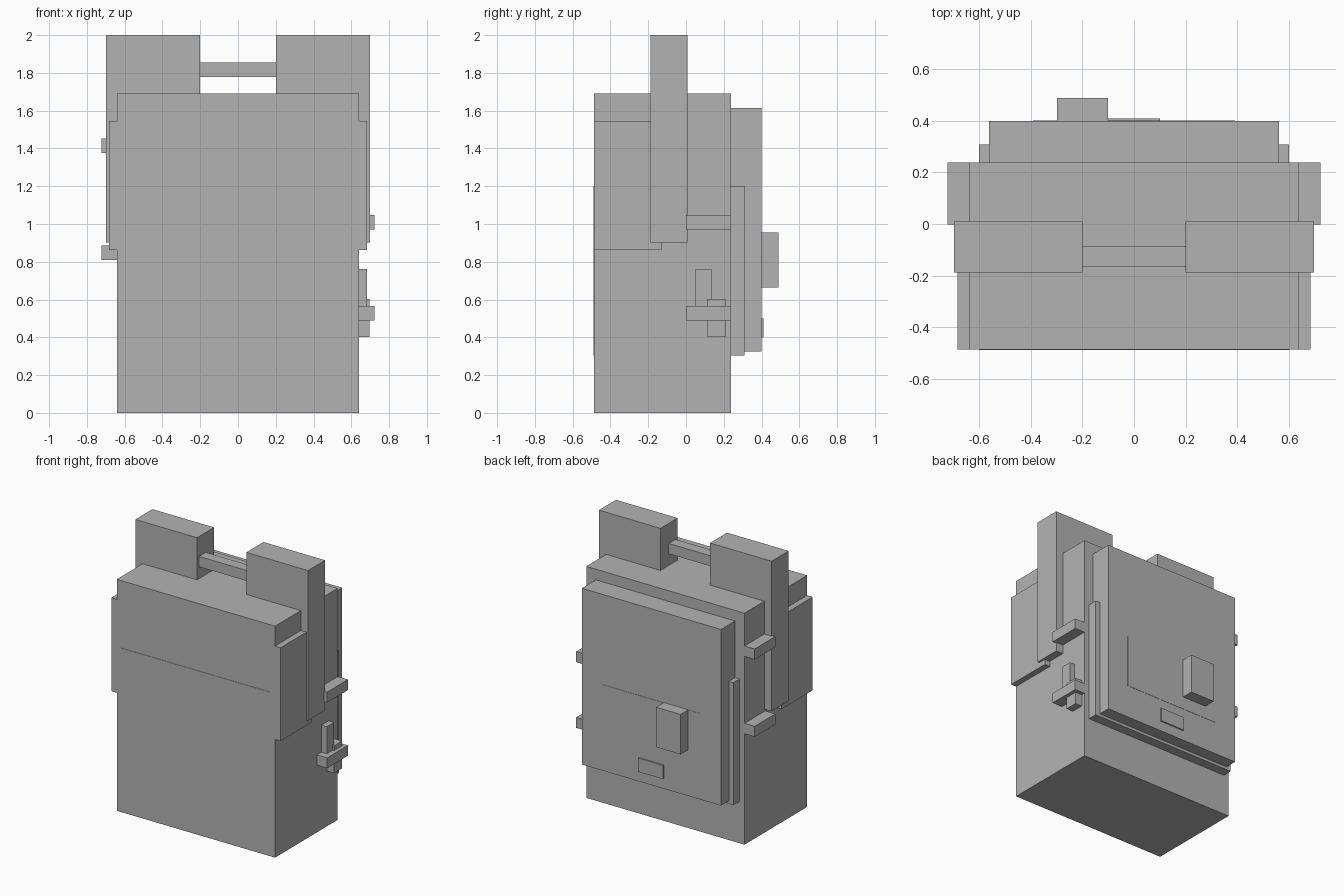
import bpy
import bmesh

cube = bpy.data.objects.get("Cube")
if cube:
    bpy.data.objects.remove(cube, do_unlink=True)

grey = bpy.data.materials.new("plain grey")
grey.use_nodes = True
colour = (0.45, 0.45, 0.45, 1.0)
grey.diffuse_color = colour
grey.node_tree.nodes["Principled BSDF"].inputs["Base Color"].default_value = colour


def box(name, x, y, z):
    """Flat-faced box spanning the given (low, high) ranges."""
    bm = bmesh.new()
    bmesh.ops.create_cube(bm, size=1.0)
    for v in bm.verts:
        for i, (low, high) in enumerate((x, y, z)):
            v.co[i] = low if v.co[i] < 0 else high
    # Keep the origin at the centre of the part
    centre = [(low + high) / 2 for low, high in (x, y, z)]
    bmesh.ops.translate(bm, verts=bm.verts, vec=[-c for c in centre])
    mesh = bpy.data.meshes.new(name)
    bm.to_mesh(mesh)
    bm.free()
    mesh.materials.append(grey)
    obj = bpy.data.objects.new(name, mesh)
    obj.location = centre
    bpy.context.collection.objects.link(obj)
    return obj


def side_box(name, sign, x, y, z):
    """Box given for +x, flipped to -x when sign is negative."""
    return box(name, x if sign > 0 else (-x[1], -x[0]), y, z)


# Main case and the wide block that runs through it
box("main_case", (-0.64, 0.64), (-0.486, 0.238), (0, 1.692))
box("inner_block", (-0.6, 0.6), (-0.4885, 0.309), (0.305, 1.2))

# Back cover with its pocket, knob and small plate
box("back_cover", (-0.563, 0.563), (0.23, 0.399), (0.326, 1.614))
box("cover_panel", (-0.392, 0.392), (0.39, 0.401), (0.57, 0.955))
box("cover_knob", (-0.298, -0.1), (0.39, 0.4885), (0.664, 0.956))
box("cover_plate", (-0.1, 0.1), (0.39, 0.409), (0.4, 0.5))

# Towers, side pads and latches on both sides
latch_heights = {1: ((0.97, 1.047), (0.49, 0.566)),
                 -1: ((1.375, 1.452), (0.81, 0.887))}
for side, sign in (("left", 1), ("right", -1)):
    side_box(f"{side}_tower", sign, (0.2, 0.698), (-0.188, 0.009), (0.903, 2.0))
    side_box(f"{side}_side_pad", sign, (0.6, 0.684), (-0.486, -0.129), (0.863, 1.546))
    for label, z in zip(("upper", "lower"), latch_heights[sign]):
        side_box(f"{side}_{label}_latch", sign, (0.6, 0.722), (-0.001, 0.238), z)

# Carrying bar between the towers
box("carry_bar", (-0.21, 0.21), (-0.164, -0.085), (1.778, 1.854))

# Small fittings behind the lower left latch
box("left_upright_fitting", (0.6, 0.683), (0.051, 0.135), (0.5, 0.763))
box("left_low_fitting", (0.6, 0.695), (0.115, 0.21), (0.402, 0.602))
